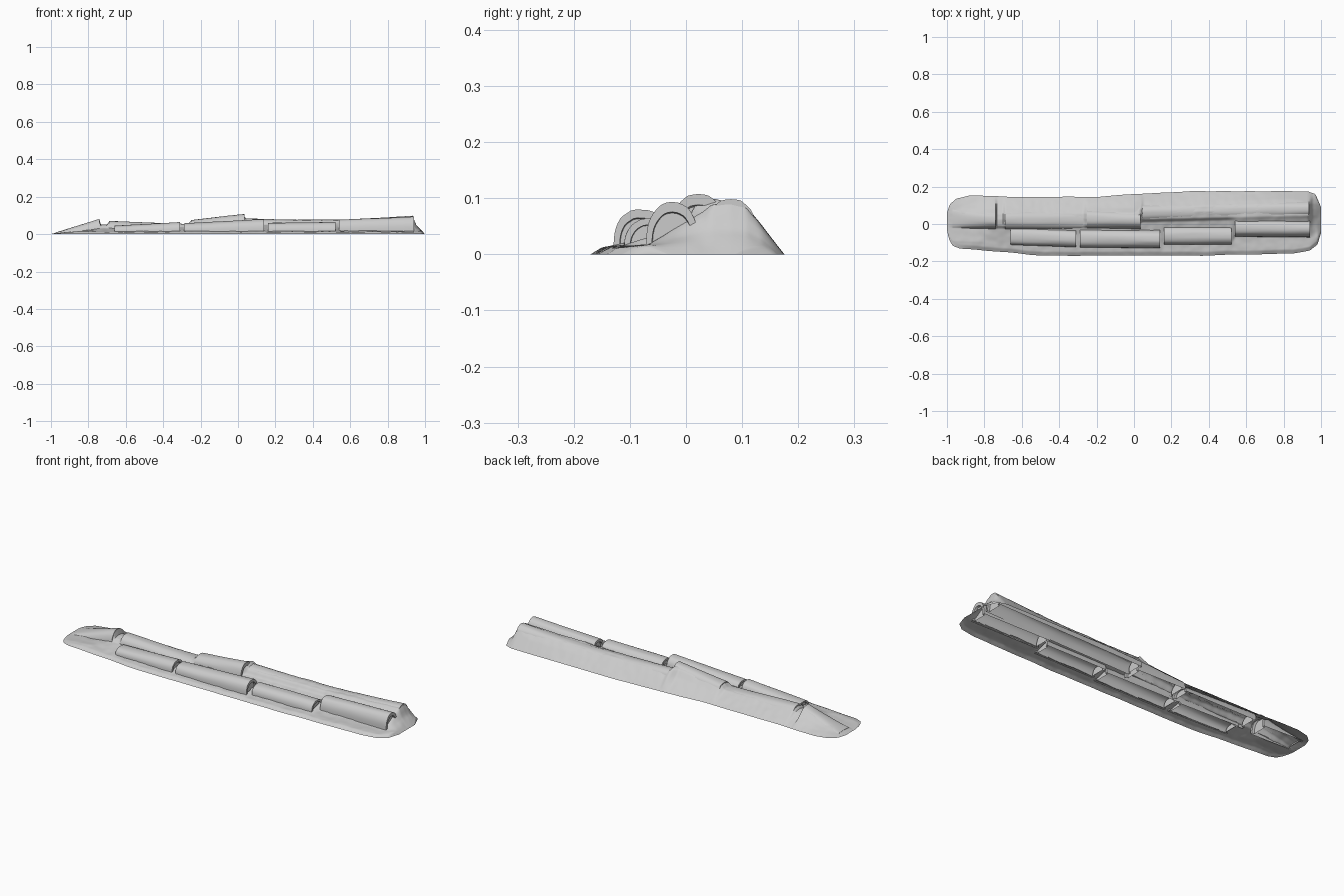
import bpy, bmesh, math
from mathutils import Vector, noise

if "Cube" in bpy.data.objects:
    bpy.data.objects.remove(bpy.data.objects["Cube"])


def lerp_table(t, pts):
    """Piecewise linear lookup in a short list of (t, value) points."""
    if t <= pts[0][0]:
        return pts[0][1]
    for (a, va), (b, vb) in zip(pts, pts[1:]):
        if t <= b:
            return va + (vb - va) * (t - a) / (b - a)
    return pts[-1][1]


def rough(x, y, scale, seed):
    return noise.noise(Vector((x * scale, y * scale, seed)))


def finish(bm, name, angle):
    mesh = bpy.data.meshes.new(name)
    bm.to_mesh(mesh)
    bm.free()
    ob = bpy.data.objects.new(name, mesh)
    bpy.context.collection.objects.link(ob)
    bpy.ops.object.select_all(action='DESELECT')
    ob.select_set(True)
    bpy.context.view_layer.objects.active = ob
    bpy.ops.object.shade_smooth_by_angle(angle=math.radians(angle))
    return ob


# Tiles: name, x start/end, centre y start/end, half width, base z, crest z start/end
TILES = [
    ("front_tile_1", -0.66, -0.31, -0.065, -0.078, 0.046, 0.012, 0.045, 0.064),
    ("front_tile_2", -0.29, 0.14, -0.076, -0.080, 0.049, 0.012, 0.058, 0.080),
    ("front_tile_3", 0.16, 0.52, -0.062, -0.062, 0.048, 0.012, 0.060, 0.064),
    ("front_tile_4", 0.54, 0.94, -0.020, -0.024, 0.047, 0.012, 0.078, 0.092),
    ("back_tile_1", -0.97, -0.74, 0.030, 0.022, 0.050, 0.004, 0.010, 0.082),
    ("back_tile_2", -0.69, -0.26, 0.022, 0.022, 0.050, 0.015, 0.070, 0.054),
    ("back_tile_3", -0.25, 0.035, 0.028, 0.022, 0.050, 0.020, 0.076, 0.107),
    ("back_tile_4", 0.04, 0.935, 0.060, 0.080, 0.048, 0.020, 0.084, 0.098),
]

# Mound outline and crest
FRONT = [(-1, -0.03), (-0.99, -0.08), (-0.97, -0.115), (-0.93, -0.13), (-0.75, -0.145),
         (-0.55, -0.165), (-0.4, -0.17), (0.4, -0.168), (0.85, -0.158), (0.94, -0.14),
         (0.98, -0.11), (1, -0.05)]
BACK = [(-1, 0.06), (-0.985, 0.105), (-0.95, 0.135), (-0.88, 0.152), (-0.6, 0.145),
        (-0.2, 0.145), (0, 0.16), (0.3, 0.175), (0.93, 0.175), (0.97, 0.16), (1, 0.09)]
CREST_Y = [(-1, 0.03), (-0.7, 0.025), (0, 0.03), (0.04, 0.06), (0.93, 0.08)]
CREST_Z = [(-1, 0), (-0.96, 0.012), (-0.74, 0.076), (-0.735, 0.05), (-0.70, 0.05),
           (-0.69, 0.066), (-0.27, 0.052), (-0.25, 0.072), (0.03, 0.10), (0.05, 0.08),
           (0.5, 0.076), (0.8, 0.086), (0.935, 0.092), (0.955, 0.045), (1, 0.0)]
VALLEY_Z = [(-1, 0), (-0.9, 0.012), (-0.74, 0.03), (-0.5, 0.035), (-0.25, 0.04),
            (0, 0.05), (0.5, 0.05), (0.55, 0.066), (0.93, 0.075), (0.955, 0.04), (1, 0)]
FOOT_Y = [(-1, -0.09), (-0.66, -0.10), (-0.3, -0.12), (0.14, -0.125), (0.16, -0.108),
          (0.52, -0.108), (0.54, -0.07), (1, -0.07)]


def mound_height(x, y, yf, yb):
    cy, cz = lerp_table(x, CREST_Y), lerp_table(x, CREST_Z)
    vz = min(lerp_table(x, VALLEY_Z), cz)
    foot = lerp_table(x, FOOT_Y)
    apron = min(0.016, vz)
    prof = [(yf, 0), (yf + 0.02, apron * 0.7), (foot, apron), (cy - 0.05, vz),
            (cy - 0.035, 0.25 * vz + 0.75 * cz), (cy, cz), (cy + 0.028, cz * 0.93),
            (cy + 0.055, cz * 0.62), (yb, 0)]
    z = lerp_table(y, prof)
    z += (0.003 * rough(x, y, 9, 1) + 0.002 * rough(x, y, 28, 5)) * min(1, z / 0.015)
    return max(0, min(z, 1.3 * (y - yf), 1.3 * (yb - y)))


def tile_at(tile, x):
    _, x0, x1, y0, y1, hw, base, z0, z1 = tile
    t = (x - x0) / (x1 - x0)
    z = z0 + (z1 - z0) * t
    if x1 - x0 > 0.8:
        z -= 0.014 * math.sin(math.pi * t)
    return y0 + (y1 - y0) * t, hw, min(base, z * 0.5), z


def under_tile(p):
    for tile in TILES:
        if tile[1] + 0.01 < p.x < tile[2] - 0.01:
            cy, hw, base, top = tile_at(tile, p.x)
            k = abs(p.y - cy) / hw
            if k < 0.9 and p.z < base + (top - base) * math.sqrt(1 - k * k) - 0.004:
                return True
    return False


# Mortar mound: an open shell, cut away where tiles cover it
bm = bmesh.new()
NX, NY = 300, 64
rows = []
for i in range(NX + 1):
    x = -1 + 2 * i / NX
    yf = lerp_table(x, FRONT) + 0.004 * rough(x, 0, 7, 2)
    yb = lerp_table(x, BACK) + 0.003 * rough(x, 0, 7, 8)
    row = []
    for j in range(NY + 1):
        y = yf + (yb - yf) * j / NY
        row.append(bm.verts.new((x, y, mound_height(x, y, yf, yb))))
    rows.append(row)
for a, b in zip(rows, rows[1:]):
    for j in range(NY):
        bm.faces.new((a[j], b[j], b[j + 1], a[j + 1]))
hidden = [f for f in bm.faces if under_tile(f.calc_center_median())]
bmesh.ops.delete(bm, geom=hidden, context='FACES')
finish(bm, "mortar_mound", 50)


# Barrel roof tiles: tapered arches with a rim and recessed fill at each end
def arch(bm, tile, x, shrink, seed):
    cy, hw, base, top = tile_at(tile, min(max(x, tile[1]), tile[2]))
    hw, rise = hw * shrink, (top - base) * shrink
    ring = []
    for k in range(21):
        a = math.pi * k / 20
        c, s = math.cos(a), math.sin(a)
        w = 1 + 0.025 * rough(x * 1.5, c, 4, seed)
        y = cy - hw * math.copysign(abs(c) ** 0.85, c) * w
        ring.append(bm.verts.new((x, y, base + rise * s ** 0.8 * w)))
    return ring


def bridge(bm, a, b):
    for k in range(len(a) - 1):
        bm.faces.new((a[k], b[k], b[k + 1], a[k + 1]))


for n, tile in enumerate(TILES):
    bm = bmesh.new()
    x0, x1 = tile[1], tile[2]
    steps = max(10, int((x1 - x0) / 0.025))
    rings = [arch(bm, tile, x0 + (x1 - x0) * i / steps, 1, n * 3.7) for i in range(steps + 1)]
    for a, b in zip(rings, rings[1:]):
        bridge(bm, a, b)
    for ring, x, inward in ((rings[0], x0, 1), (rings[-1], x1, -1)):
        rim = arch(bm, tile, x, 0.78, n * 3.7)
        fill = arch(bm, tile, x + inward * 0.012, 0.76, n * 3.7)
        bridge(bm, ring, rim)
        bridge(bm, rim, fill)
        bm.faces.new(fill)
    bmesh.ops.recalc_face_normals(bm, faces=bm.faces[:])
    finish(bm, tile[0], 40)
